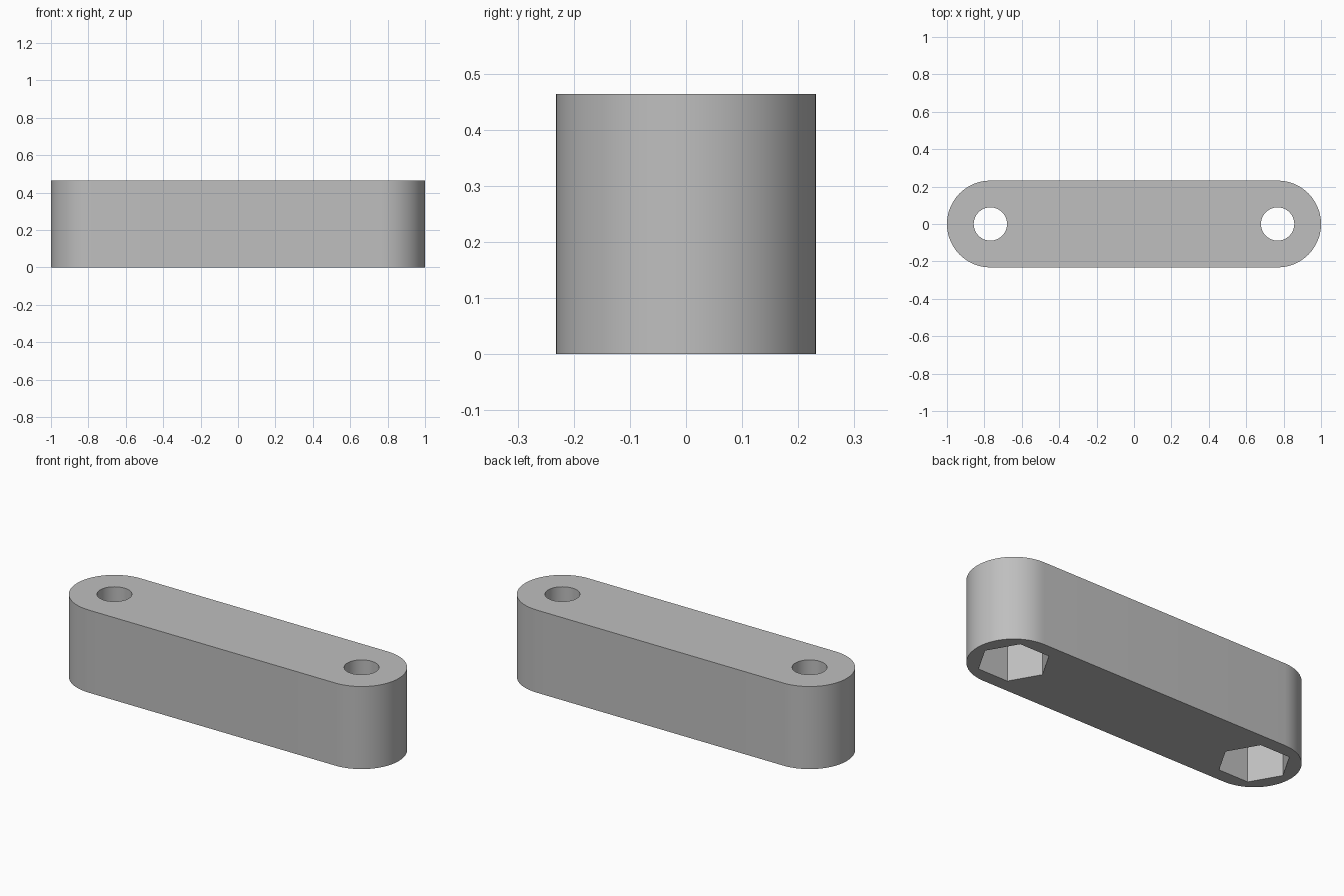
import bpy
import bmesh
from math import pi, cos, sin

cube = bpy.data.objects.get("Cube")
if cube:
    bpy.data.objects.remove(cube)

RADIUS = 0.232
HEIGHT = 0.464
CENTRE = 1 - RADIUS      # x of each bolt hole
HOLE_RADIUS = 0.089
NUT_RADIUS = 0.183       # centre to corner of the hexagon
NUT_DEPTH = 0.30
ARC_STEPS = 32

grey = bpy.data.materials.new("plain grey")
grey.use_nodes = True
colour = (0.52, 0.52, 0.52, 1)
grey.diffuse_color = colour
grey.node_tree.nodes["Principled BSDF"].inputs["Base Color"].default_value = colour


def prism(name, outline, bottom, top):
    """Extrude a flat outline upwards into a closed solid."""
    bm = bmesh.new()
    face = bm.faces.new([bm.verts.new((x, y, bottom)) for x, y in outline])
    lid = bmesh.ops.extrude_face_region(bm, geom=[face])["geom"]
    verts = [v for v in lid if isinstance(v, bmesh.types.BMVert)]
    bmesh.ops.translate(bm, verts=verts, vec=(0, 0, top - bottom))
    bmesh.ops.recalc_face_normals(bm, faces=bm.faces)
    mesh = bpy.data.meshes.new(name)
    bm.to_mesh(mesh)
    bm.free()
    mesh.materials.append(grey)
    obj = bpy.data.objects.new(name, mesh)
    bpy.context.collection.objects.link(obj)
    return obj


def arc(cx, radius, start, sweep, steps, closed=False):
    count = steps if closed else steps + 1
    return [(cx + radius * cos(start + sweep * i / steps),
             radius * sin(start + sweep * i / steps)) for i in range(count)]


# Bar with rounded ends
bar = prism("link_bar",
            arc(CENTRE, RADIUS, -pi / 2, pi, ARC_STEPS)
            + arc(-CENTRE, RADIUS, pi / 2, pi, ARC_STEPS), 0, HEIGHT)

# Round bolt holes and hexagonal nut pockets, one pair at each end
cutters = []
for side, x in (("left", CENTRE), ("right", -CENTRE)):
    cutters.append(prism(side + "_nut_pocket_cutter",
                         arc(x, NUT_RADIUS, 0, 2 * pi, 6, True), -0.1, NUT_DEPTH))
    cutters.append(prism(side + "_bolt_hole_cutter",
                         arc(x, HOLE_RADIUS, 0, 2 * pi, 2 * ARC_STEPS, True),
                         NUT_DEPTH / 2, HEIGHT + 0.1))

bpy.context.view_layer.objects.active = bar
for cutter in cutters:
    cut = bar.modifiers.new(cutter.name, "BOOLEAN")
    cut.operation = "DIFFERENCE"
    cut.solver = "EXACT"
    cut.object = cutter
    bpy.ops.object.modifier_apply(modifier=cut.name)
    bpy.data.objects.remove(cutter)

# Smooth curved walls, crisp rims
bpy.ops.object.select_all(action="DESELECT")
bar.select_set(True)
bpy.ops.object.shade_smooth_by_angle(angle=pi / 6)
